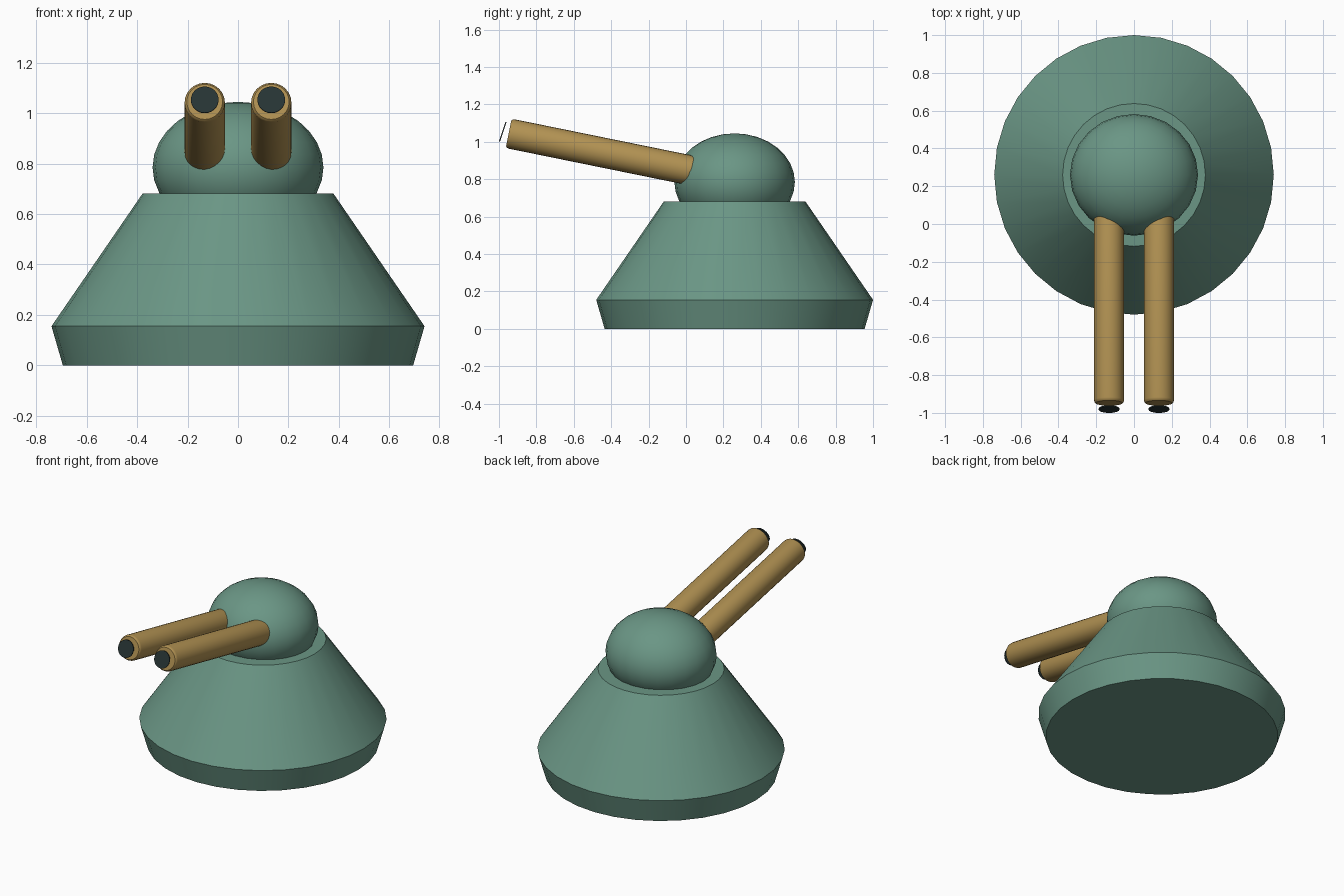
import bpy, bmesh, math
from mathutils import Matrix, Vector

if "Cube" in bpy.data.objects:
    bpy.data.objects.remove(bpy.data.objects["Cube"])

CENTRE_Y = 0.26


def material(name, rgb):
    m = bpy.data.materials.new(name)
    m.diffuse_color = (*rgb, 1)
    m.use_nodes = True
    m.node_tree.nodes["Principled BSDF"].inputs["Base Color"].default_value = m.diffuse_color
    return m


green = material("sea green", (0.145, 0.305, 0.235))
brass = material("brass", (0.44, 0.285, 0.085))
dark = material("dark bore", (0.02, 0.034, 0.034))


def finish(bm, name, mat, angle=30):
    bmesh.ops.recalc_face_normals(bm, faces=bm.faces)
    mesh = bpy.data.meshes.new(name)
    bm.to_mesh(mesh)
    bm.free()
    mesh.materials.append(mat)
    ob = bpy.data.objects.new(name, mesh)
    bpy.context.collection.objects.link(ob)
    bpy.ops.object.select_all(action='DESELECT')
    bpy.context.view_layer.objects.active = ob
    ob.select_set(True)
    bpy.ops.object.shade_smooth_by_angle(angle=math.radians(angle))
    return ob


def lathe(name, profile, sides, mat, place):
    """Closed round solid from (radius, height) rings."""
    bm = bmesh.new()
    rings = []
    for r, z in profile:
        rings.append([bm.verts.new((r * math.cos(2 * math.pi * i / sides),
                                    r * math.sin(2 * math.pi * i / sides), z))
                      for i in range(sides)])
    for a, b in zip(rings, rings[1:]):
        for i in range(sides):
            j = (i + 1) % sides
            bm.faces.new((a[i], a[j], b[j], b[i]))
    bm.faces.new(rings[0])
    bm.faces.new(rings[-1])
    bm.transform(place)
    return finish(bm, name, mat)


def aimed(x, y, z, pitch):
    """Place local +z forward (-y), raised by pitch degrees."""
    return Matrix.Translation((x, y, z)) @ Matrix.Rotation(math.radians(90 - pitch), 4, 'X')


# Conical pedestal with undercut foot
lathe("pedestal", [(0.695, 0), (0.74, 0.155), (0.378, 0.682)], 32, green,
      Matrix.Translation((0, CENTRE_Y, 0)))

# Flattened dome
bm = bmesh.new()
bmesh.ops.create_uvsphere(bm, u_segments=24, v_segments=16, radius=1)
bm.transform(Matrix.Translation((0, CENTRE_Y, 0.785))
             @ Matrix.Diagonal((0.339, 0.322, 0.26, 1)))
finish(bm, "dome", green, 40)

# Twin barrels, each with a dark muzzle plate
for side, x in (("left", -0.132), ("right", 0.132)):
    lathe(side + "_barrel",
          [(0.08, -1.08), (0.08, -0.016), (0.077, -0.006), (0.071, 0)],
          24, brass, aimed(x, -0.948, 1.045, 11.5))
    lathe(side + "_muzzle", [(0.055, -0.003), (0.055, 0.003)],
          24, dark, aimed(x, -0.980, 1.053, 18.4))
